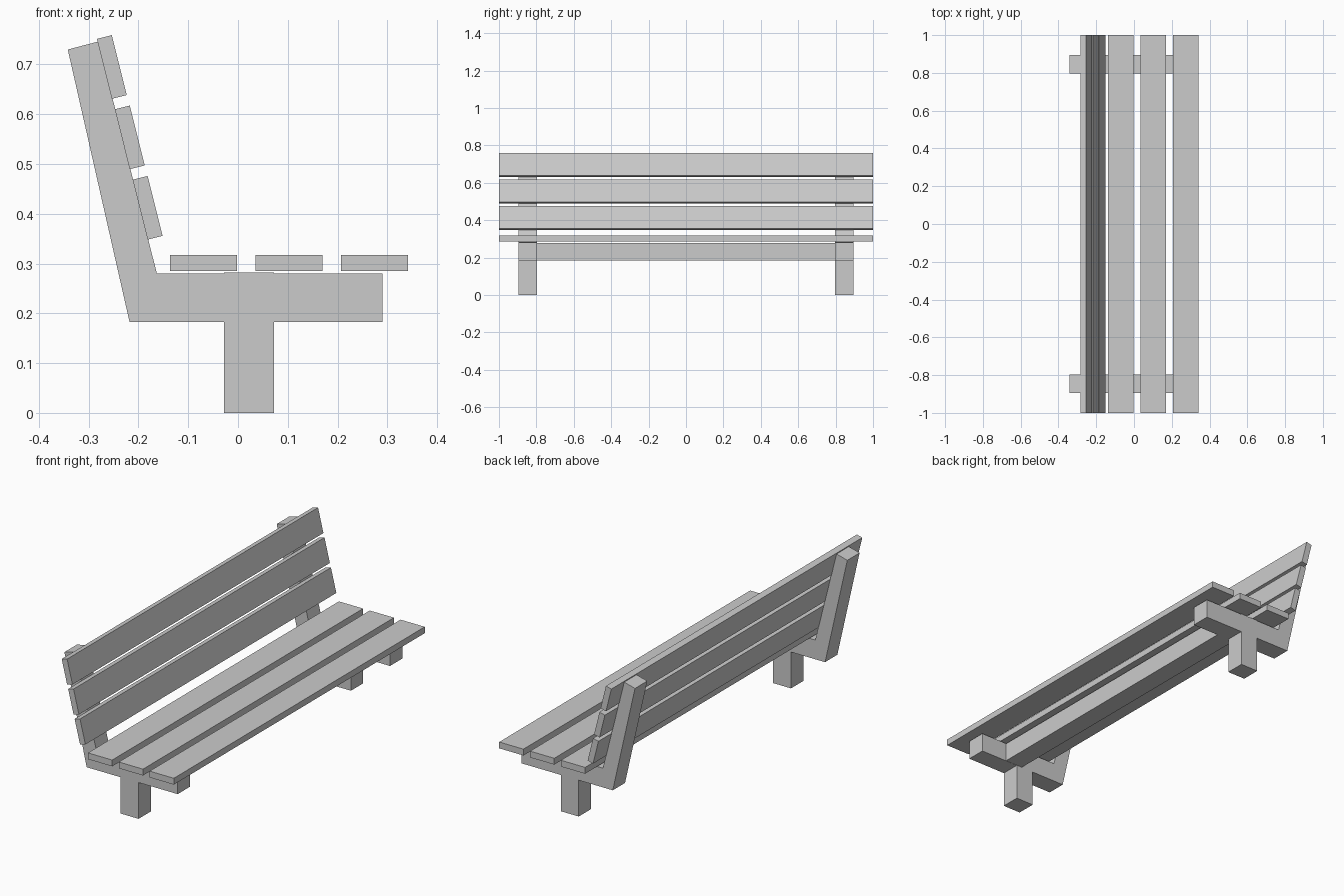
import bpy, bmesh, math
from mathutils import Matrix

if "Cube" in bpy.data.objects:
    bpy.data.objects.remove(bpy.data.objects["Cube"])


def extrude_profile(name, pts, y0, y1):
    """Prism from an (x, z) outline, running from y0 to y1."""
    bm = bmesh.new()
    face = bm.faces.new([bm.verts.new((x, y0, z)) for x, z in pts])
    ext = bmesh.ops.extrude_face_region(bm, geom=[face])
    verts = [g for g in ext["geom"] if isinstance(g, bmesh.types.BMVert)]
    bmesh.ops.translate(bm, verts=verts, vec=(0, y1 - y0, 0))
    bmesh.ops.recalc_face_normals(bm, faces=bm.faces)
    mesh = bpy.data.meshes.new(name)
    bm.to_mesh(mesh)
    bm.free()
    obj = bpy.data.objects.new(name, mesh)
    bpy.context.collection.objects.link(obj)
    return obj


def rect(x0, x1, z0, z1):
    return [(x0, z0), (x1, z0), (x1, z1), (x0, z1)]


# L-shaped side frame: seat arm and leaning back post
frame = [(-0.218, 0.183), (0.29, 0.183), (0.29, 0.28),
         (-0.163, 0.28), (-0.281, 0.746), (-0.342, 0.73)]
for side, y0, y1 in (("front", -0.895, -0.797), ("back", 0.797, 0.895)):
    extrude_profile(side + "_frame", frame, y0, y1)
    extrude_profile(side + "_leg", rect(-0.028, 0.072, 0, 0.282), y0, y1)

# Long beam joining the two frames under the middle seat slat
extrude_profile("cross_beam", rect(0.04, 0.14, 0.184, 0.279), -0.8, 0.8)

# Seat slats
for i in range(3):
    x = -0.137 + i * 0.172
    extrude_profile(f"seat_slat_{i + 1}", rect(x, x + 0.135, 0.285, 0.317), -1, 1)

# Backrest slats, tilted to match the post
for i in range(3):
    slat = extrude_profile(f"back_slat_{i + 1}",
                           rect(-0.0155, 0.0155, -0.062, 0.062), -1, 1)
    slat.data.transform(
        Matrix.Translation((-0.1815 - i * 0.036, 0, 0.412 + i * 0.1415))
        @ Matrix.Rotation(math.radians(-14), 4, 'Y'))
